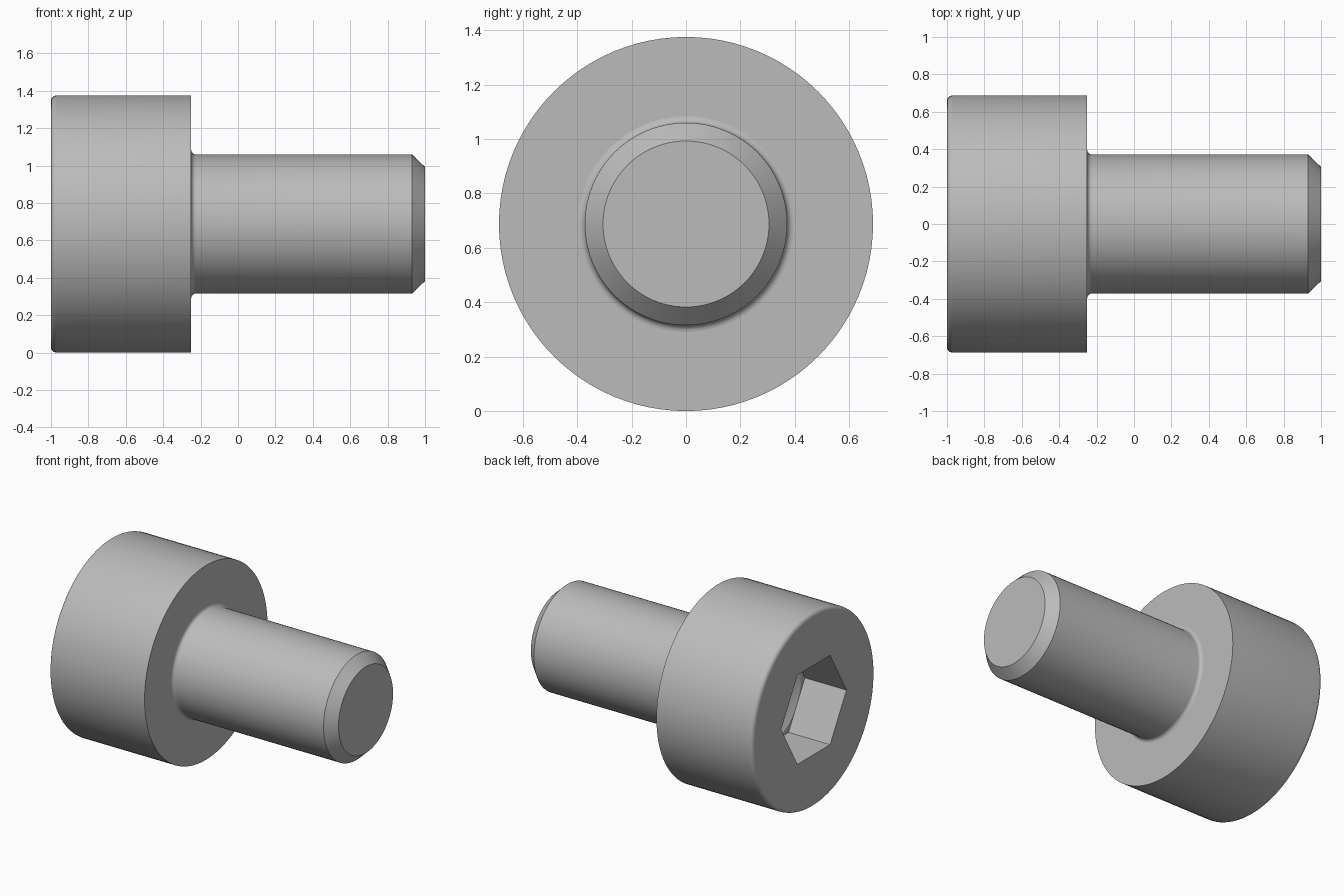
import bpy, bmesh
from math import sin, cos, pi, radians

cube = bpy.data.objects.get("Cube")
if cube:
    bpy.data.objects.remove(cube, do_unlink=True)

SEGMENTS = 96          # divisible by six, so the socket corners fall on vertices
AXIS_Z = 0.6875
HEAD_R, SHAFT_R = 0.6875, 0.372
HEX_R = 0.316          # half the width across the socket flats
ROUND, FILLET = 0.03, 0.025

steel = bpy.data.materials.new("grey steel")
steel.use_nodes = True
grey = (0.5, 0.5, 0.5, 1)
steel.diffuse_color = grey
steel.node_tree.nodes["Principled BSDF"].inputs["Base Color"].default_value = grey


def arc(cx, cr, radius, start, end, steps=6):
    """Points of a rounded corner in the (x, radius) profile plane."""
    angles = [radians(start + (end - start) * i / steps) for i in range(steps + 1)]
    return [(cx + radius * cos(a), cr + radius * sin(a), False) for a in angles]


# Profile from socket floor to shaft tip: (x, radius, hexagonal)
profile = [(-0.675, HEX_R, True), (-1, HEX_R, True)]
profile += arc(-1 + ROUND, HEAD_R - ROUND, ROUND, 180, 90)
profile += [(-0.25, HEAD_R, False)]
profile += arc(-0.25 + FILLET, SHAFT_R + FILLET, FILLET, 180, 270)
profile += [(0.93, SHAFT_R, False), (1, 0.305, False)]
# Drilled cone below the socket
profile.insert(0, (-0.675, HEX_R, False))

bm = bmesh.new()


def ring(x, radius, hexagonal):
    verts = []
    for i in range(SEGMENTS):
        a = 2 * pi * i / SEGMENTS
        r = radius / cos(a % (pi / 3) - pi / 6) if hexagonal else radius
        verts.append(bm.verts.new((x, r * cos(a), AXIS_Z + r * sin(a))))
    return verts


rings = [ring(*p) for p in profile]
for low, high in zip(rings, rings[1:]):
    for i in range(SEGMENTS):
        j = (i + 1) % SEGMENTS
        bm.faces.new((low[i], low[j], high[j], high[i]))

# Cone point and flat tip
apex = bm.verts.new((-0.675 + HEX_R * 0.577, 0, AXIS_Z))
for i in range(SEGMENTS):
    bm.faces.new((rings[0][i], apex, rings[0][(i + 1) % SEGMENTS]))
bm.faces.new(rings[-1])

bmesh.ops.remove_doubles(bm, verts=bm.verts, dist=0.0001)
bmesh.ops.recalc_face_normals(bm, faces=bm.faces)
mesh = bpy.data.meshes.new("socket_screw")
bm.to_mesh(mesh)
bm.free()
mesh.materials.append(steel)

screw = bpy.data.objects.new("socket_screw", mesh)
bpy.context.collection.objects.link(screw)
bpy.context.view_layer.objects.active = screw
screw.select_set(True)
bpy.ops.object.shade_smooth_by_angle(angle=radians(30))

# Keep the end faces and the shoulder flat
for face in mesh.polygons:
    if abs(face.normal.x) > 0.998:
        face.use_smooth = False
